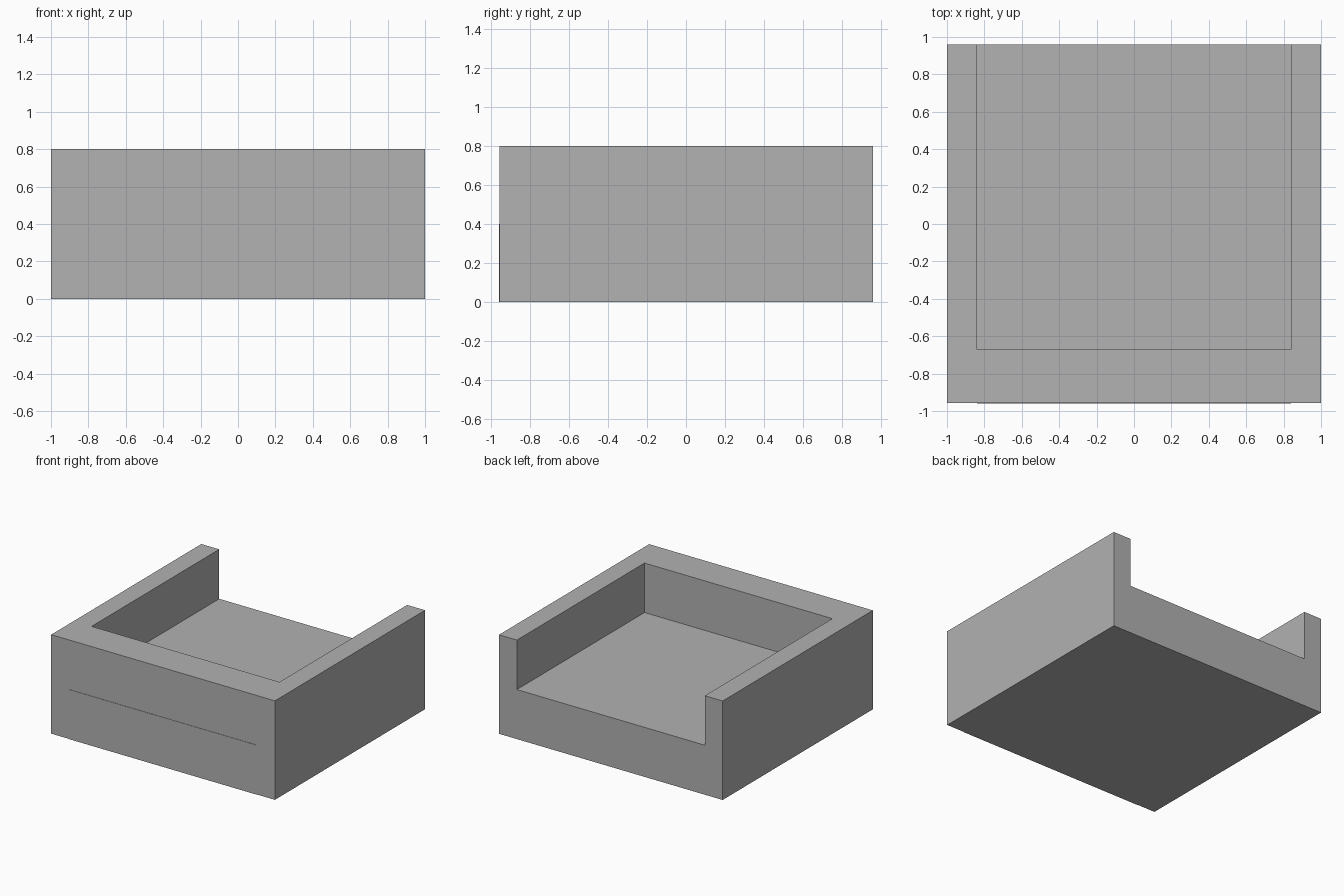
import bpy
import bmesh

cube = bpy.data.objects.get("Cube")
if cube:
    bpy.data.objects.remove(cube, do_unlink=True)

# One plain grey for the whole armchair
grey = bpy.data.materials.new("plain grey")
grey.use_nodes = True
colour = (0.445, 0.445, 0.445, 1)
grey.diffuse_color = colour
grey.node_tree.nodes["Principled BSDF"].inputs["Base Color"].default_value = colour


def extrude_outline(name, outline, height):
    """Extrude a floor outline straight up from the ground."""
    bm = bmesh.new()
    face = bm.faces.new([bm.verts.new((x, y, 0)) for x, y in outline])
    top = bmesh.ops.extrude_face_region(bm, geom=[face])["geom"]
    verts = [v for v in top if isinstance(v, bmesh.types.BMVert)]
    bmesh.ops.translate(bm, verts=verts, vec=(0, 0, height))
    bmesh.ops.recalc_face_normals(bm, faces=bm.faces)
    mesh = bpy.data.meshes.new(name)
    bm.to_mesh(mesh)
    bm.free()
    mesh.materials.append(grey)
    obj = bpy.data.objects.new(name, mesh)
    bpy.context.collection.objects.link(obj)
    return obj


outer, inner = 1.0, 0.84      # half widths outside and between the arms
end, backrest = 0.96, -0.67   # open end and inner face of the backrest
wall = -0.957                 # outer face of the backrest

# Backrest and both arms, wrapping the seat in one U shape
half = [(outer, wall), (outer, end), (inner, end), (inner, backrest)]
mirrored = [(-x, y) for x, y in reversed(half)]
extrude_outline("arms_and_backrest", half + mirrored, 0.8)

# Seat block, running through under the backrest with a slight lip
seat = [(-inner, -end), (inner, -end), (inner, end), (-inner, end)]
extrude_outline("seat", seat, 0.4)
